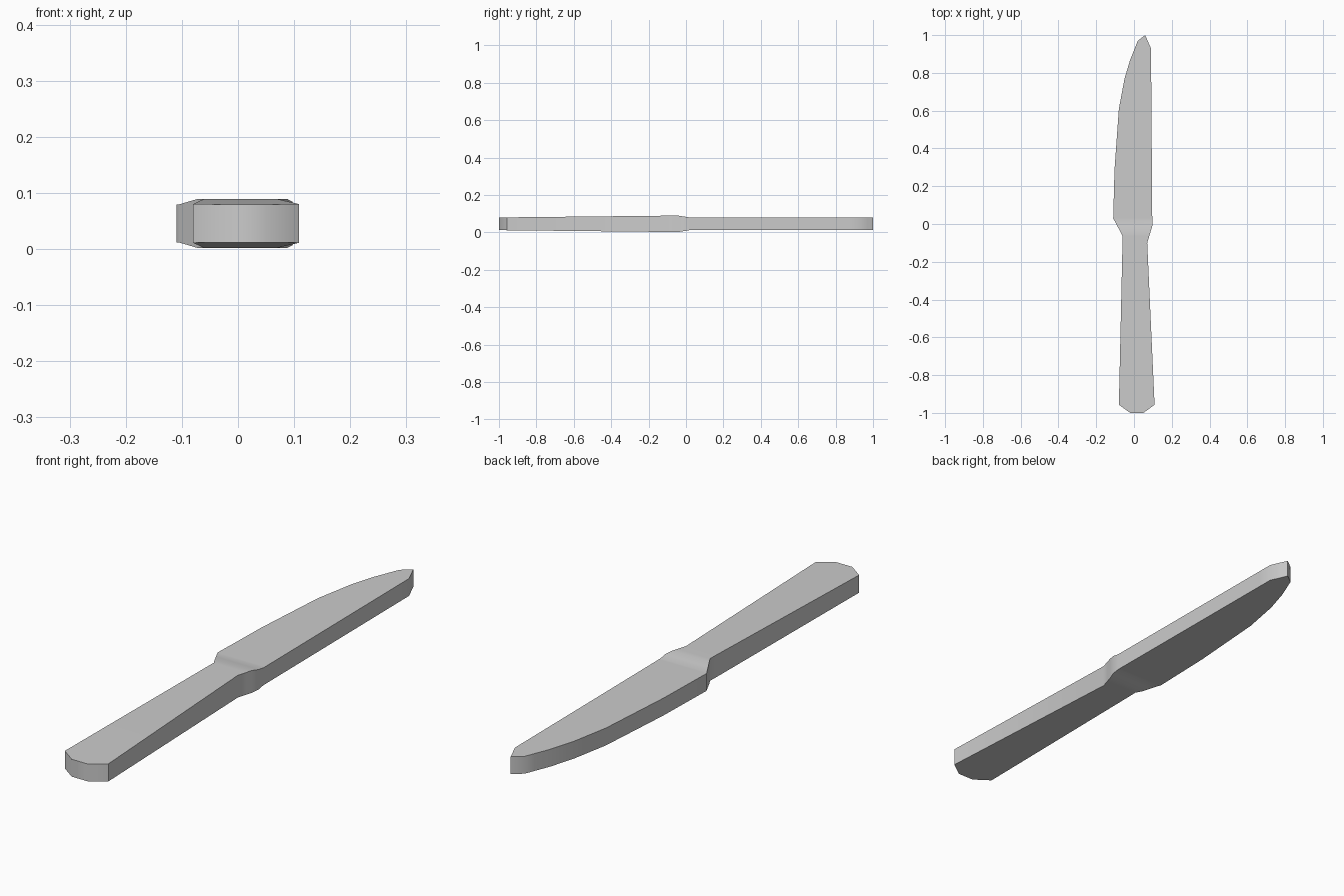
import bpy, bmesh, math

if "Cube" in bpy.data.objects:
    bpy.data.objects.remove(bpy.data.objects["Cube"])

# Plan outline as (y, x) for each long edge, and half thickness as (y, h)
left = [(-1, -0.02), (-0.957, -0.08), (-0.064, -0.06), (0.03, -0.11), (0.29, -0.103),
        (0.61, -0.08), (0.77, -0.05), (0.87, -0.02), (0.97, 0.02), (1, 0.059)]
right = [(-1, 0.05), (-0.957, 0.109), (-0.10, 0.07), (-0.01, 0.097), (0.93, 0.09), (1, 0.059)]
half = [(-1, 0.034), (-0.1, 0.0435), (-0.04, 0.0435), (0.02, 0.034), (1, 0.034)]
MID_Z = 0.0455


def at(curve, y):
    for (y0, v0), (y1, v1) in zip(curve, curve[1:]):
        if y <= y1:
            return v0 + (v1 - v0) * (y - y0) / (y1 - y0)
    return curve[-1][1]


# Knife: rectangular sections lofted from handle butt to blade tip
bm = bmesh.new()
rings = []
for y in sorted({p[0] for p in left + right + half}):
    l, r, h = at(left, y), at(right, y), at(half, y)
    rings.append([bm.verts.new((x, y, MID_Z + z)) for x, z in ((l, -h), (r, -h), (r, h), (l, h))])
for a, b in zip(rings, rings[1:]):
    for i in range(4):
        j = (i + 1) % 4
        bm.faces.new((a[i], a[j], b[j], b[i]))
bm.faces.new(rings[0][::-1])
bmesh.ops.remove_doubles(bm, verts=bm.verts, dist=0.0005)
bmesh.ops.recalc_face_normals(bm, faces=bm.faces)

mesh = bpy.data.meshes.new("table_knife")
bm.to_mesh(mesh)
bm.free()
knife = bpy.data.objects.new("table_knife", mesh)
bpy.context.collection.objects.link(knife)
bpy.context.view_layer.objects.active = knife
knife.select_set(True)
bpy.ops.object.shade_smooth_by_angle(angle=math.radians(40))
